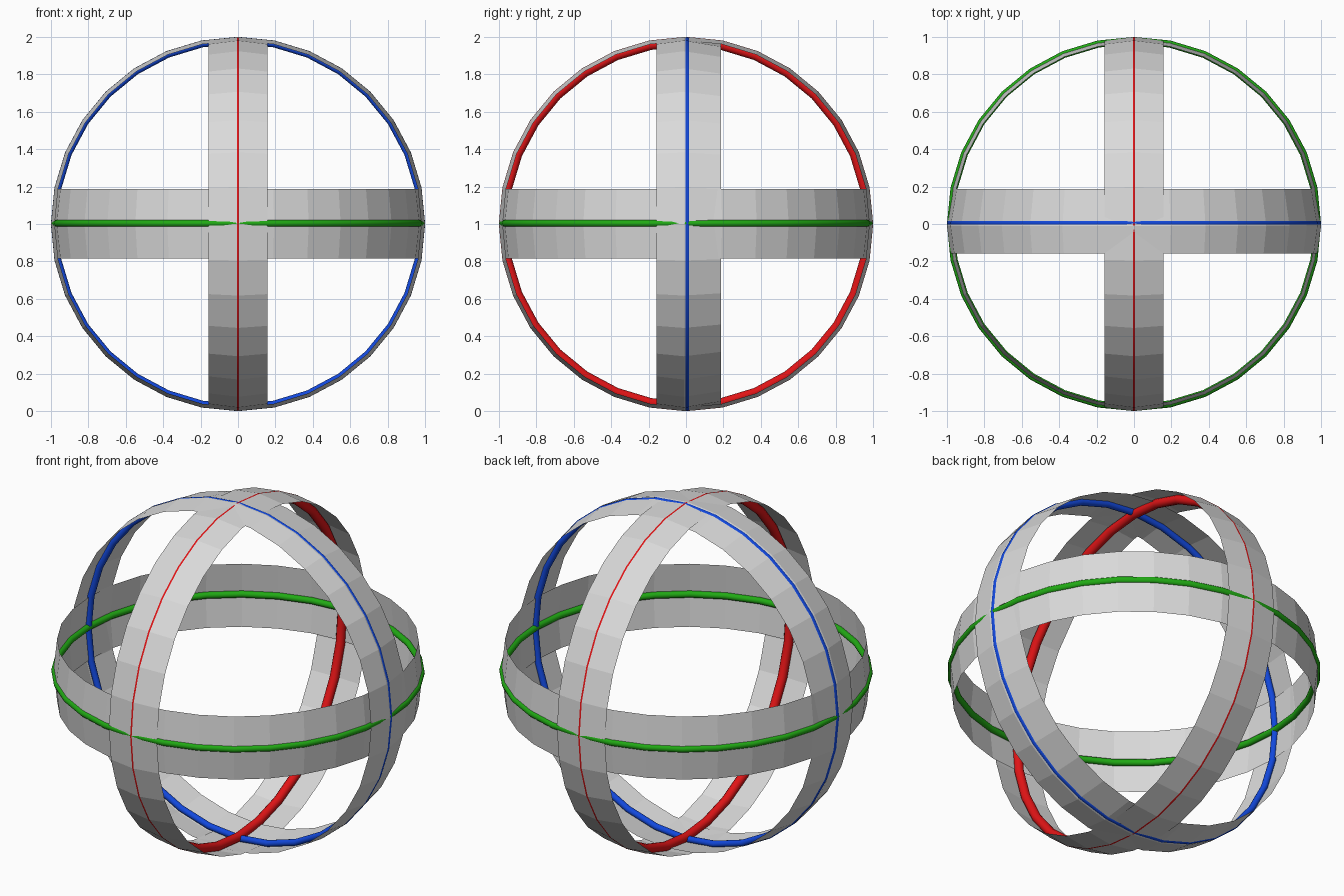
import bpy, bmesh, math
from mathutils import Vector

if "Cube" in bpy.data.objects:
    bpy.data.objects.remove(bpy.data.objects["Cube"])

SEGMENTS = 32
CENTRE = Vector((0, 0, 1))


def material(name, rgb):
    m = bpy.data.materials.new(name)
    m.diffuse_color = (*rgb, 1)
    m.use_nodes = True
    m.node_tree.nodes["Principled BSDF"].inputs["Base Color"].default_value = m.diffuse_color
    return m


GREY = material("light grey", (0.70, 0.70, 0.70))
RED = material("red", (0.75, 0.007, 0.008))
GREEN = material("green", (0.015, 0.40, 0.007))
BLUE = material("blue", (0.006, 0.065, 0.72))


def place(axis, radius, offset, angle):
    """Point on a circle around the given axis."""
    a, b = radius * math.cos(angle), radius * math.sin(angle)
    return CENTRE + Vector({"x": (offset, a, b),
                            "y": (b, offset, a),
                            "z": (a, b, offset)}[axis])


def revolve(name, axis, profile, mat, closed=False):
    """Spin a profile of (radius, offset) points into a ring."""
    bm = bmesh.new()
    rows = [[bm.verts.new(place(axis, r, o, math.tau * i / SEGMENTS))
             for r, o in profile] for i in range(SEGMENTS)]
    n = len(profile)
    for i in range(SEGMENTS):
        p, q = rows[i], rows[(i + 1) % SEGMENTS]
        for j in range(n if closed else n - 1):
            k = (j + 1) % n
            # wind so that normals point away from the centre
            bm.faces.new((p[j], q[j], q[k], p[k]))
    mesh = bpy.data.meshes.new(name)
    bm.to_mesh(mesh)
    bm.free()
    mesh.materials.append(mat)
    obj = bpy.data.objects.new(name, mesh)
    bpy.context.collection.objects.link(obj)
    return obj


def tube(name, axis, radius, offset, thickness, mat, sides=12):
    """Thin coloured ring with a round section."""
    profile = [(radius + thickness * math.cos(math.tau * k / sides),
                offset + thickness * math.sin(math.tau * k / sides))
               for k in range(sides)]
    obj = revolve(name, axis, profile, mat, closed=True)
    for p in obj.data.polygons:
        p.use_smooth = True
    return obj


# Faceted bands, each with a shallow ridge along the middle
revolve("side_to_side_band", "y", [(0.98, -0.157), (1.0, -0.012), (0.967, 0.186)], GREY)
revolve("front_to_back_band", "x", [(0.98, -0.157), (1.0, 0), (0.98, 0.157)], GREY)
revolve("equator_band", "z", [(0.968, -0.184), (0.988, 0.002), (0.968, 0.188)], GREY)

# Coloured rings running along the bands
tube("blue_ring", "y", 0.982, 0.005, 0.0185, BLUE)
tube("red_ring", "x", 0.975, 0, 0.0257, RED)
tube("green_ring", "z", 0.981, 0.003, 0.019, GREEN)
